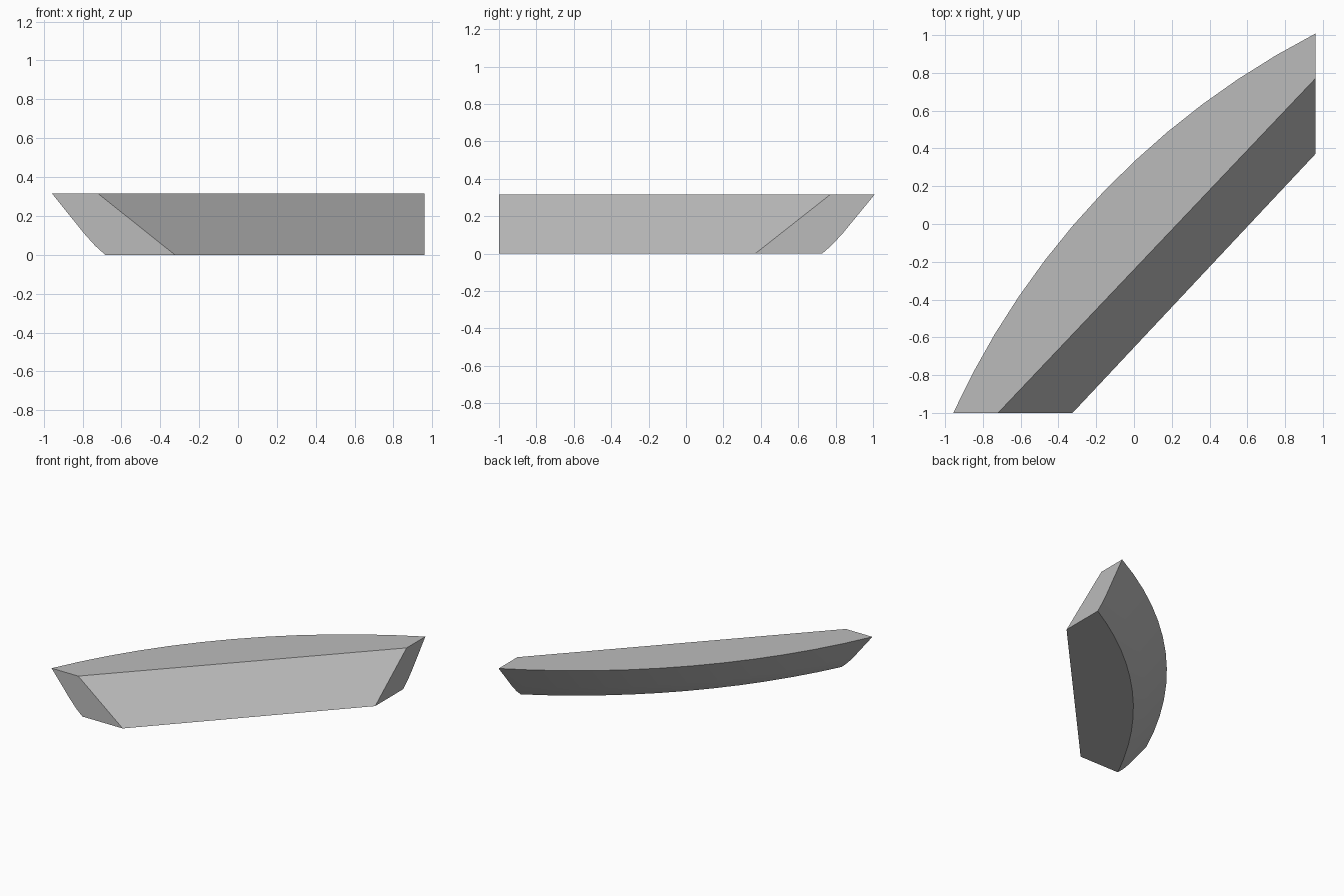
import bpy, bmesh, math

cube = bpy.data.objects.get("Cube")
if cube:
    bpy.data.objects.remove(cube, do_unlink=True)

# One plain grey material
grey = bpy.data.materials.new("plain grey")
grey.use_nodes = True
colour = (0.5, 0.5, 0.5, 1)
grey.diffuse_color = colour
grey.node_tree.nodes["Principled BSDF"].inputs["Base Color"].default_value = colour

CX, CY = 2.907, -2.77         # centre of the curved back
END_X, END_Y = 0.96, -1.0     # the two upright end planes
HEIGHT = 0.315
SEGMENTS = 12
PROFILE = [(0, 4.003), (0.047, 4.05), (0.11, 4.101), (HEIGHT, 4.25)]  # height, radius


def arc(bm, z, r):
    """Arc of the back wall at one height, trimmed by both end planes."""
    a0 = math.pi - math.asin((END_Y - CY) / r)
    a1 = math.acos((END_X - CX) / r)
    ring = []
    for i in range(SEGMENTS + 1):
        a = a0 + (a1 - a0) * i / SEGMENTS
        ring.append(bm.verts.new((CX + r * math.cos(a), CY + r * math.sin(a), z)))
    return ring


bm = bmesh.new()
rings = [arc(bm, z, r) for z, r in PROFILE]

# Straight sloping front wall
low_a = bm.verts.new((-0.325, END_Y, 0))
low_b = bm.verts.new((END_X, 0.37, 0))
top_a = bm.verts.new((-0.72, END_Y, HEIGHT))
top_b = bm.verts.new((END_X, 0.77, HEIGHT))
bm.faces.new((low_a, low_b, top_b, top_a))

# Curved back wall
for lower, upper in zip(rings, rings[1:]):
    for i in range(SEGMENTS):
        bm.faces.new((lower[i], lower[i + 1], upper[i + 1], upper[i]))

# Bottom, top and both ends
bm.faces.new(rings[0] + [low_b, low_a])
bm.faces.new(rings[-1] + [top_b, top_a])
bm.faces.new([ring[0] for ring in rings] + [top_a, low_a])
bm.faces.new([ring[-1] for ring in rings] + [top_b, low_b])
bmesh.ops.recalc_face_normals(bm, faces=bm.faces)

mesh = bpy.data.meshes.new("curved_wedge")
bm.to_mesh(mesh)
bm.free()
mesh.materials.append(grey)
wedge = bpy.data.objects.new("curved_wedge", mesh)
bpy.context.collection.objects.link(wedge)

# Smooth back with crisp edges
bpy.ops.object.select_all(action='DESELECT')
wedge.select_set(True)
bpy.context.view_layer.objects.active = wedge
bpy.ops.object.shade_smooth_by_angle(angle=math.radians(30))
